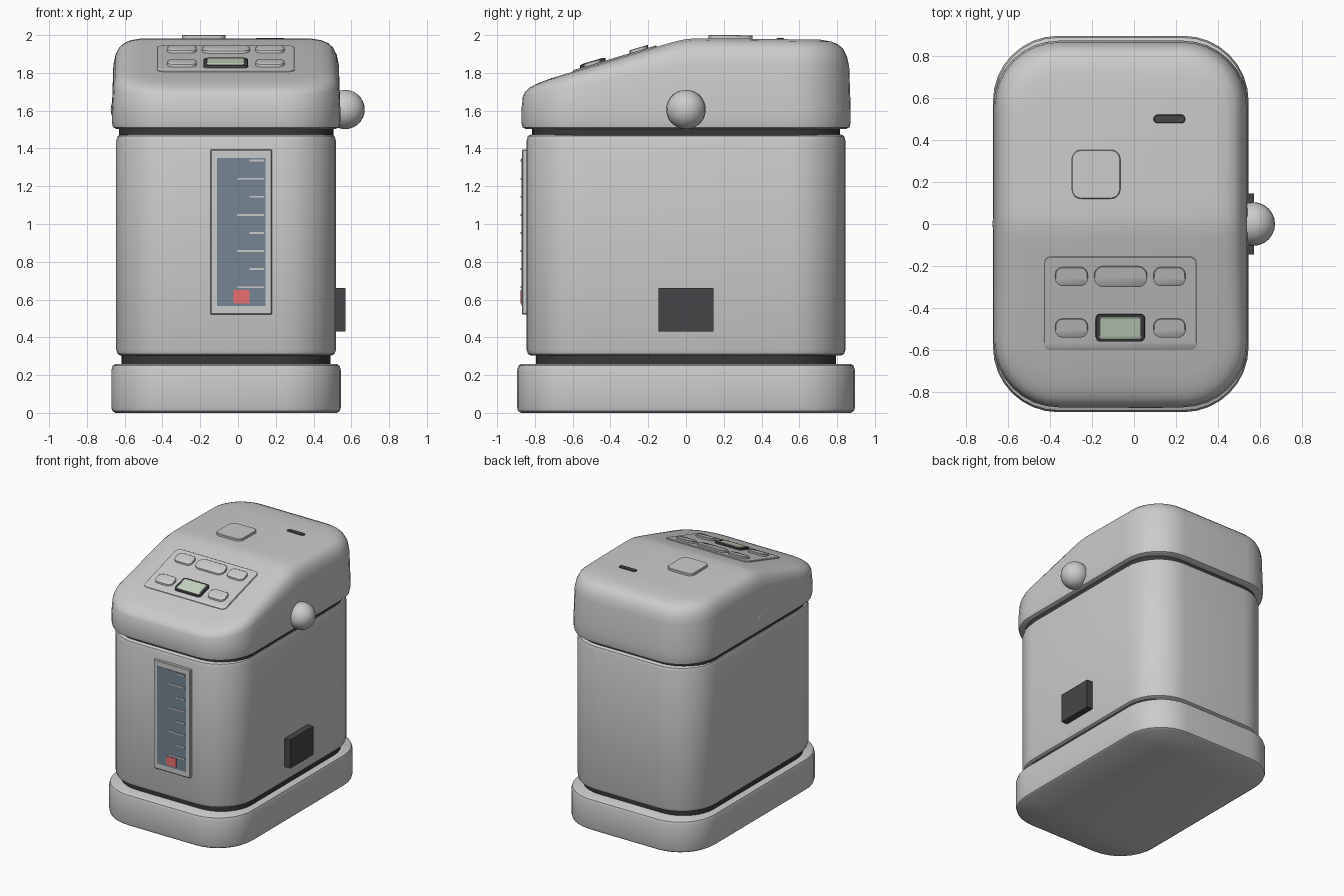
import bpy, bmesh, math

if "Cube" in bpy.data.objects:
    bpy.data.objects.remove(bpy.data.objects["Cube"])

CX = -0.063          # body centre in x; the side knob makes up the rest of the width
MATS = {}


def paint(ob, color):
    if color:
        if color not in MATS:
            m = bpy.data.materials.new("paint_%d" % len(MATS))
            m.diffuse_color = (*color, 1)
            m.use_nodes = True
            m.node_tree.nodes["Principled BSDF"].inputs["Base Color"].default_value = m.diffuse_color
            MATS[color] = m
        ob.data.materials.append(MATS[color])


def finish(bm, name, color=None, smooth=True):
    bmesh.ops.recalc_face_normals(bm, faces=bm.faces)
    me = bpy.data.meshes.new(name)
    bm.to_mesh(me)
    bm.free()
    ob = bpy.data.objects.new(name, me)
    bpy.context.collection.objects.link(ob)
    paint(ob, color)
    if smooth:
        bpy.ops.object.select_all(action='DESELECT')
        ob.select_set(True)
        bpy.context.view_layer.objects.active = ob
        bpy.ops.object.shade_smooth_by_angle(angle=math.radians(35))
    return ob


def outline(cx, cy, hx, hy, r, seg, side):
    """Rounded rectangle: right half bottom to top, then its mirror."""
    half = []
    for k in range(seg + 1):
        a = -math.pi / 2 + math.pi / 2 * k / seg
        half.append((hx - r + r * math.cos(a), -hy + r + r * math.sin(a)))
    for k in range(1, side):
        half.append((hx, (hy - r) * (2 * k / side - 1)))
    for k in range(seg + 1):
        a = math.pi / 2 * k / seg
        half.append((hx - r + r * math.cos(a), hy - r + r * math.sin(a)))
    return [(cx + x, cy + y) for x, y in half] + [(cx - x, cy + y) for x, y in reversed(half)]


def loft(name, cx, cy, hx, hy, r, profile, color=None, seg=8, side=1):
    """Stack inset rounded rectangles; profile = (inset, z or z(y))."""
    bm = bmesh.new()
    rings = []
    for inset, z in profile:
        pts = outline(cx, cy, hx - inset, hy - inset, max(r - inset, 0.003), seg, side)
        rings.append([bm.verts.new((x, y, z(y) if callable(z) else z)) for x, y in pts])
    n = len(rings[0])
    for a, b in zip(rings, rings[1:]):
        for i in range(n):
            j = (i + 1) % n
            bm.faces.new((a[i], a[j], b[j], b[i]))
    for ring in (rings[0], rings[-1]):
        for i in range(n // 2 - 1):
            bm.faces.new((ring[i], ring[i + 1], ring[n - 2 - i], ring[n - 1 - i]))
    return finish(bm, name, color)


def box(name, x0, x1, y0, y1, z0, z1, color=None, bevel=0):
    bm = bmesh.new()
    bmesh.ops.create_cube(bm, size=1)
    for v in bm.verts:
        v.co = ((x0 + x1) / 2 + v.co.x * (x1 - x0),
                (y0 + y1) / 2 + v.co.y * (y1 - y0),
                (z0 + z1) / 2 + v.co.z * (z1 - z0))
    if bevel:
        bmesh.ops.bevel(bm, geom=bm.edges[:], offset=bevel, segments=1, affect='EDGES')
    return finish(bm, name, color, smooth=False)


def lid_top(y):
    """Height of the lid: level at the back, sloping down to the front."""
    return 1.986 - 0.15 * (math.hypot(y, 0.05) - y) - 0.014 * max(0, y)


def edge_drop(d):
    """Rounded lid rim, tighter at the low front."""
    return lambda y: lid_top(y) - d * min(1, max(0.35, 0.35 + 0.65 * (y + 0.87) / 0.87))


def tile(name, x0, x1, y0, y1, r, height, color=None):
    """Rounded plate that follows the lid surface."""
    return loft(name, (x0 + x1) / 2, (y0 + y1) / 2, (x1 - x0) / 2, (y1 - y0) / 2, r,
                [(0, lambda y: lid_top(y) - 0.015),
                 (0, lambda y: lid_top(y) + height - 0.003),
                 (0.004, lambda y: lid_top(y) + height)], color, seg=5, side=2)


DARK = (0.06, 0.06, 0.065)
GROOVE = (0.04, 0.04, 0.04)

# main shells
loft("base", CX, 0, 0.608, 0.895, 0.31,
     [(0.022, 0), (0.006, 0.01), (0, 0.03), (0, 0.225), (0.008, 0.25), (0.025, 0.26)])
loft("lower_groove", CX, 0, 0.553, 0.795, 0.27, [(0, 0.25), (0, 0.315)], GROOVE)
loft("body", CX, 0, 0.582, 0.845, 0.30,
     [(0.025, 0.303), (0.008, 0.312), (0, 0.335), (0, 1.44), (0.008, 1.465), (0.025, 1.475)])
loft("upper_groove", CX, 0, 0.568, 0.815, 0.28, [(0, 1.465), (0, 1.515)], GROOVE)
loft("lid", CX, 0, 0.605, 0.872, 0.31,
     [(0.025, 1.503), (0.006, 1.512), (0, 1.54), (0, 1.60), (0.008, edge_drop(0.14)),
      (0.02, edge_drop(0.085)), (0.04, edge_drop(0.047)), (0.065, edge_drop(0.025)),
      (0.10, edge_drop(0.01)), (0.16, edge_drop(0))], side=28)

# control panel, buttons and display
tile("control_panel", -0.43, 0.30, -0.60, -0.155, 0.035, 0.008)
for row, (y0, y1) in (("lower", (-0.54, -0.45)), ("upper", (-0.295, -0.205))):
    for col, (x0, x1) in (("left", (-0.375, -0.22)), ("right", (0.093, 0.245))):
        tile(f"{row}_{col}_button", x0, x1, y0, y1, 0.035, 0.024)
tile("wide_button", -0.19, 0.063, -0.30, -0.20, 0.045, 0.024)
tile("display_frame", -0.182, 0.052, -0.56, -0.427, 0.022, 0.024, DARK)
tile("display_screen", -0.165, 0.035, -0.548, -0.442, 0.015, 0.027, (0.58, 0.68, 0.54))

# lid top details
tile("pump_button", -0.297, -0.065, 0.12, 0.353, 0.045, 0.018)
tile("steam_slot", 0.093, 0.245, 0.48, 0.52, 0.019, 0.006, DARK)

# hinge knobs, the left one almost buried in the lid
for side, x in (("left", -0.57), ("right", 0.567)):
    bm = bmesh.new()
    bmesh.ops.create_uvsphere(bm, u_segments=24, v_segments=14, radius=0.104)
    bmesh.ops.translate(bm, verts=bm.verts, vec=(x, 0, 1.606))
    finish(bm, side + "_knob")

# power socket
box("power_socket", 0.49, 0.57, -0.146, 0.146, 0.43, 0.66, DARK)

# water gauge
box("gauge_frame", -0.145, 0.18, -0.869, -0.82, 0.52, 1.395, bevel=0.005)
box("gauge_window", -0.11, 0.145, -0.872, -0.83, 0.565, 1.35, (0.18, 0.235, 0.29))
for i in range(8):
    z = 0.665 + i * 0.0958
    box(f"gauge_mark_{i + 1}", 0.06 if i % 2 else -0.005, 0.137, -0.876, -0.85, z - 0.005, z + 0.005)
box("gauge_float", -0.025, 0.06, -0.876, -0.85, 0.58, 0.65, (0.85, 0.16, 0.16))
